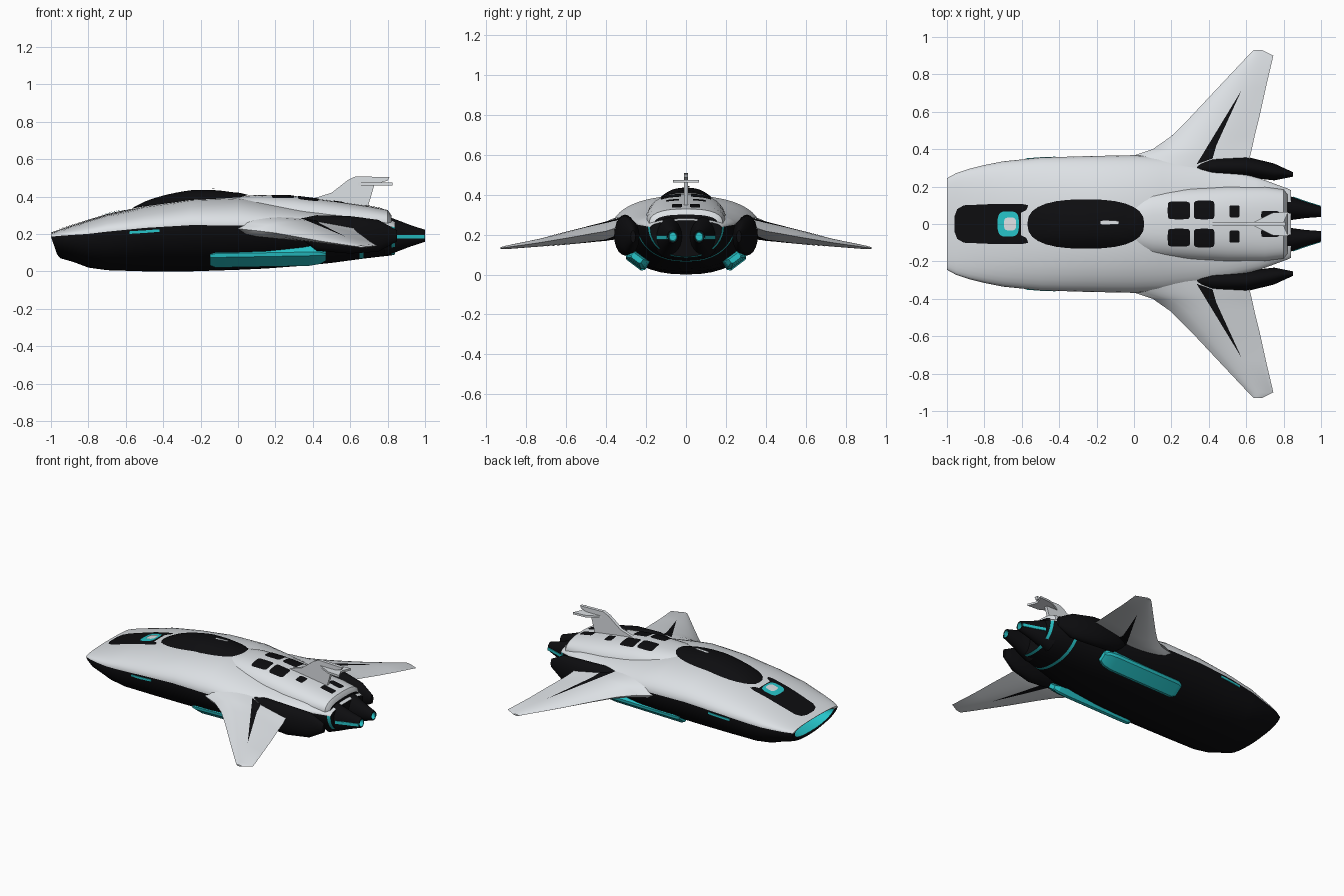
import bpy, bmesh, math
from mathutils import Vector
from mathutils.bvhtree import BVHTree

if "Cube" in bpy.data.objects:
    bpy.data.objects.remove(bpy.data.objects["Cube"])


def material(name, rgb):
    m = bpy.data.materials.new(name)
    m.diffuse_color = (*rgb, 1)
    m.use_nodes = True
    m.node_tree.nodes["Principled BSDF"].inputs["Base Color"].default_value = m.diffuse_color
    return m


WHITE, BLACK, TEAL = 0, 1, 2
MATS = [material("hull white", (0.72, 0.75, 0.78)),
        material("gloss black", (0.004, 0.004, 0.005)),
        material("glow teal", (0.02, 0.55, 0.58))]


def finish(name, bm, angle=40):
    me = bpy.data.meshes.new(name)
    bm.to_mesh(me)
    bm.free()
    for m in MATS:
        me.materials.append(m)
    ob = bpy.data.objects.new(name, me)
    bpy.context.collection.objects.link(ob)
    bpy.ops.object.select_all(action='DESELECT')
    ob.select_set(True)
    bpy.context.view_layer.objects.active = ob
    bpy.ops.object.shade_smooth_by_angle(angle=math.radians(angle))
    return ob


def loft(name, rings, rule, caps=(BLACK, BLACK), angle=40):
    """Skin closed rings; rule(i, j) gives the colour of each face."""
    bm = bmesh.new()
    vs = [[bm.verts.new(p) for p in r] for r in rings]
    n = len(rings[0])
    for i in range(len(vs) - 1):
        for j in range(n):
            k = (j + 1) % n
            f = bm.faces.new((vs[i][j], vs[i][k], vs[i + 1][k], vs[i + 1][j]))
            f.material_index = rule(i, j)
    for r, c in zip((vs[0], vs[-1]), caps):
        bm.faces.new(r).material_index = c
    bmesh.ops.recalc_face_normals(bm, faces=bm.faces)
    return finish(name, bm, angle)


def spow(v, e):
    return math.copysign(abs(v) ** e, v)


def section(x, w, zt, zs, zb, p=1.0, q=1.0, n=40, yc=0.0):
    """Superellipse section: first half of the points lies above zs."""
    pts = []
    for j in range(n):
        a = 2 * math.pi * j / n
        s = spow(math.sin(a), q)
        pts.append(Vector((x, yc + w * spow(math.cos(a), p),
                           zs + s * ((zt - zs) if s > 0 else (zs - zb)))))
    return pts


# Main hull: x, half width, top, colour split, bottom
stations = [(-1, .245, .208, .185, .09), (-.95, .272, .225, .19, .07),
            (-.88, .295, .247, .195, .05), (-.8, .315, .272, .2, .02),
            (-.7, .335, .302, .212, .006), (-.5, .355, .347, .232, .0),
            (-.25, .363, .385, .247, .0), (0, .368, .395, .245, .008),
            (.15, .36, .37, .24, .015), (.35, .33, .335, .24, .03),
            (.5, .29, .32, .245, .045), (.65, .25, .31, .25, .065),
            (.67, .245, .308, .25, .068), (.82, .19, .28, .24, .085),
            (.84, .18, .27, .235, .09)]
rings = [section(*s, p=.85, q=1.05 if s[0] > -.6 else .9) for s in stations]
for p in rings[0]:
    p.x += .35 * max(0, .185 - p.z)
mid = Vector((-.98, 0, .15))
rim = [mid + (p - mid) * .87 for p in rings[0]]
for a, b in zip(rim, rings[0]):
    a.x = b.x + .006
deep = [mid + (p - mid) * .75 + Vector((.09, 0, 0)) for p in rings[0]]
rings = [deep, rim] + rings


def hull_colour(i, j):
    if i == 0:
        return TEAL
    if j < 20:
        return WHITE
    return TEAL if i in (13, 15) else BLACK


hull = loft("hull", rings, hull_colour, (TEAL, BLACK))

# Raised rear spine
spine = loft("rear_spine", [section(x, w, zt, .25, .2, .75, .75) for x, w, zt in
             [(-.15, .1, .37), (0, .16, .4), (.1, .188, .408), (.3, .2, .403),
              (.5, .205, .377), (.7, .2, .348), (.8, .185, .328), (.82, .16, .3)]],
             lambda i, j: WHITE)

# Wings: span y, leading x, trailing x, height, half thickness
wing_st = [(.2, -.15, .6, .25, .06), (.36, -.02, .62, .23, .053),
           (.4, .1, .63, .217, .049), (.47, .2, .645, .205, .042),
           (.57, .3, .67, .187, .033), (.73, .45, .705, .16, .02),
           (.9, .61, .745, .136, .009), (.93, .64, .685, .132, .005)]
solids = [hull, spine]
for s, side in ((1, "left"), (-1, "right")):
    rs = []
    for y, a, b, z, h in wing_st:
        up = [(a + (b - a) * k / 10, z + h * math.sin(math.pi * (k / 10) ** .7)) for k in range(11)]
        lo = [(x, 2 * z - zz) for x, zz in up[-2:0:-1]]
        rs.append([Vector((x, s * y, zz)) for x, zz in up + lo])
    solids.append(loft(side + "_wing", rs, lambda i, j: WHITE, (WHITE, WHITE), 50))

    # Side engine pods
    loft(side + "_engine_pod", [section(x, r, z + h, z, z - h, n=20, yc=s * y) for x, y, z, r, h in
         [(.3, .3, .24, .02, .035), (.42, .305, .205, .053, .095), (.6, .305, .195, .055, .1),
          (.75, .278, .19, .045, .085), (.85, .265, .19, .012, .03)]], lambda i, j: BLACK)

    # Glowing belly pontoons
    t, nrm = Vector((0, s * .8, .6)), Vector((0, s * .6, -.8))
    rs = []
    for x, f in ((-.15, .75), (-.12, 1), (.38, 1), (.44, .85), (.47, .5)):
        c = Vector((x, s * .247, .068 + max(0, x - .2) * .05))
        rs.append([c + t * u * f + nrm * v * f for u, v in
                   ((-.06, -.03), (-.06, .012), (-.045, .026), (.045, .026), (.06, .012), (.06, -.03))])
    loft(side + "_belly_pontoon", rs, lambda i, j: TEAL, (TEAL, TEAL), 25)

    # Main nozzles with a recessed glowing outlet
    rs = [section(x, r, .19 + h, .19, .19 - h, n=24, yc=s * y) for x, y, r, h in
          [(.78, .085, .08, .11), (.85, .083, .06, .085), (.92, .075, .043, .058),
           (1, .066, .028, .032), (1, .066, .022, .025), (.96, .066, .018, .02)]]
    loft(side + "_nozzle", rs, lambda i, j: TEAL if i > 3 else BLACK, (BLACK, TEAL))
    loft(side + "_nozzle_strip", [[Vector((x, s * (y + a), .185 + b)) for a, b in
         ((-.01, -.01), (.004, -.01), (.004, .01), (-.01, .01))] for x, y in
         ((.85, .143), (.92, .118), (.998, .094))], lambda i, j: TEAL, (TEAL, TEAL))

    # Side marker lights
    loft(side + "_side_light", [[Vector((x, s * (y + a), z + b)) for a, b in
         ((-.01, -.007), (.004, -.007), (.004, .007), (-.01, .007))] for x, y, z in
         ((-.58, .347, .207), (-.5, .353, .212), (-.42, .356, .218))], lambda i, j: TEAL, (TEAL, TEAL))

# Surface lookup for the painted plates
verts, faces = [], []
for ob in solids:
    o = len(verts)
    verts += [v.co.copy() for v in ob.data.vertices]
    faces += [[o + k for k in f.vertices] for f in ob.data.polygons]
bvh = BVHTree.FromPolygons(verts, faces)


def plate(name, outline, mat, lift=.004, dome=0.0, up=1, steps=8):
    """Thin plate laid on the hull surface inside an x, y outline."""
    pts = []
    for a, b in zip(outline, outline[1:] + outline[:1]):
        pts += [Vector(a).lerp(Vector(b), k / 4) for k in range(4)]
    c = sum((Vector(p) for p in outline), Vector((0, 0))) / len(outline)
    bm = bmesh.new()

    def put(r, p):
        q = c + (p - c) * r
        hit = bvh.ray_cast(Vector((q.x, q.y, up * 2)), Vector((0, 0, -up)))[0]
        z = hit.z if hit else .2
        return bm.verts.new((q.x, q.y, z + up * (lift + dome * (1 - r ** 2.5))))

    centre = put(0, c)
    prev = None
    for i in range(1, steps + 1):
        ring = [put(i / steps, p) for p in pts]
        for j in range(len(ring)):
            k = (j + 1) % len(ring)
            bm.faces.new((centre, ring[j], ring[k]) if prev is None
                         else (prev[j], ring[j], ring[k], prev[k]))
        prev = ring
    for f in bm.faces:
        f.material_index = mat
        f.normal_update()
        if f.normal.z * up < 0:
            f.normal_flip()
    return finish(name, bm, 60)


def rounded(x0, x1, y0, y1, e=.4, n=20):
    return [((x0 + x1) / 2 + (x1 - x0) / 2 * spow(math.cos(2 * math.pi * k / n), e),
             (y0 + y1) / 2 + (y1 - y0) / 2 * spow(math.sin(2 * math.pi * k / n), e)) for k in range(n)]


# Canopy, glint, hood panel and badge ring
plate("canopy", rounded(-.57, .055, -.132, .132, .8, 28), BLACK, .004, .045, steps=12)
plate("canopy_glint", rounded(-.18, -.08, -.003, .018), WHITE, .052, steps=3)
half = [(-.96, .04), (-.945, .08), (-.91, .1), (-.75, .107), (-.6, .108), (-.565, .1), (-.575, .075), (-.605, .06)]
plate("hood_panel", half + [(x, -y) for x, y in half[::-1]], BLACK)
plate("badge_ring", rounded(-.73, -.615, -.068, .068, .6), TEAL, .008)
plate("badge_centre", rounded(-.695, -.63, -.035, .035, .6), WHITE, .011)

# Rear deck windows and wing chevrons
chevron = [(.575, .715), (.335, .32), (.42, .35), (.44, .42)]
for s, side in ((1, "left"), (-1, "right")):
    for k, (x0, x1, y0, y1) in enumerate([(.18, .3, .025, .12), (.32, .43, .025, .125),
                                          (.51, .565, .035, .1), (.68, .775, .02, .07)]):
        plate(f"{side}_deck_window_{k + 1}", rounded(x0, x1, *sorted((s * y0, s * y1)), e=.3), BLACK, steps=5)
    for up, lab in ((1, "upper"), (-1, "lower")):
        plate(f"{side}_{lab}_chevron", [(x, s * y) for x, y in chevron], BLACK, up=up)


def prism(name, a, b):
    return loft(name, [a, b], lambda i, j: WHITE, (WHITE, WHITE), 30)


# Tail fin and tailplane
fin = [(.34, .37), (.5, .42), (.59, .49), (.63, .508), (.81, .503), (.8, .485), (.73, .465), (.69, .33)]
prism("tail_fin", [Vector((x, -.011, z)) for x, z in fin], [Vector((x, .011, z)) for x, z in fin])
tail = [(.64, .01), (.74, .06), (.825, .065), (.8, .01)]
tail += [(x, -y) for x, y in tail[::-1]]
prism("tailplane", [Vector((x, y, .46)) for x, y in tail], [Vector((x, y, .474)) for x, y in tail])
